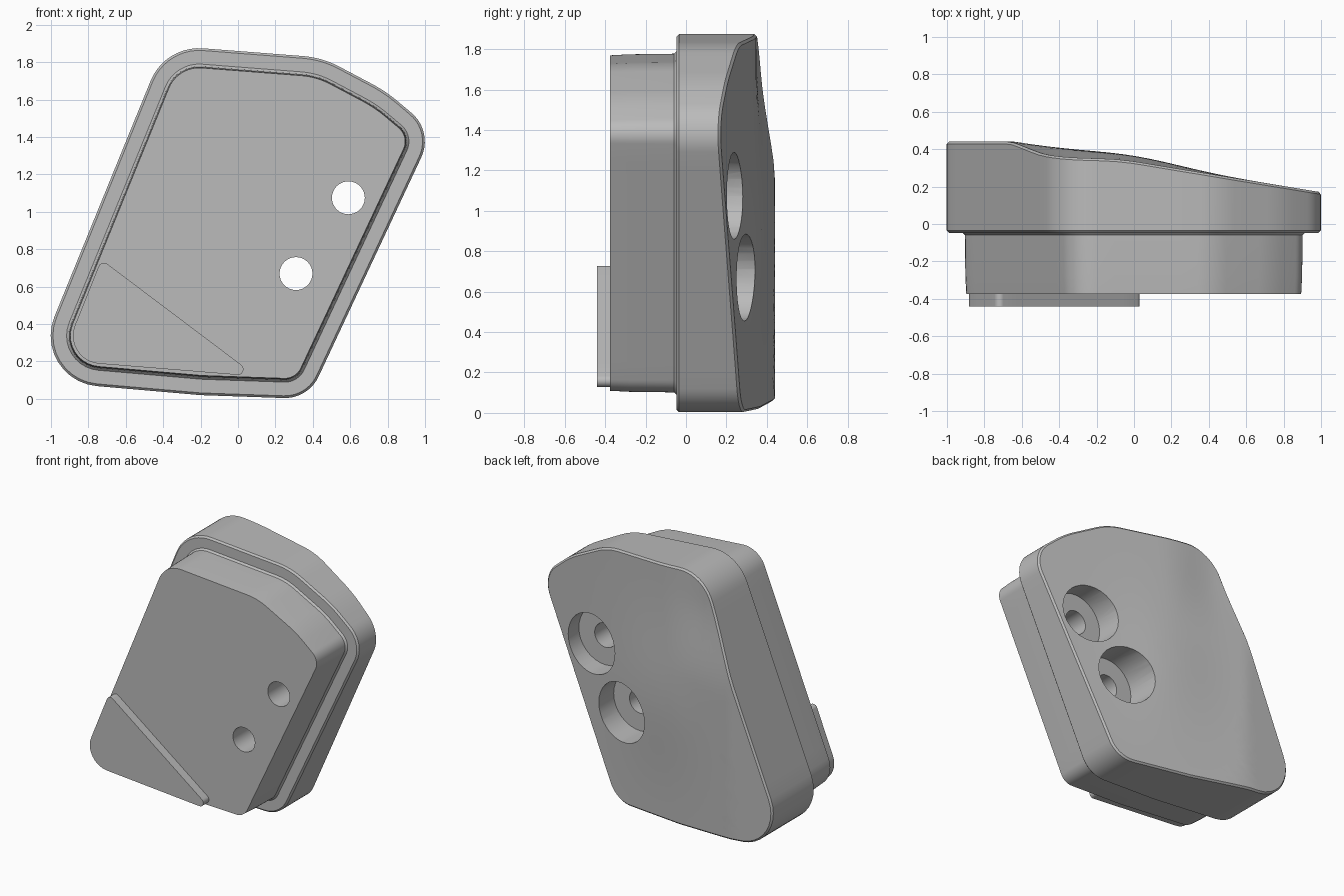
import bpy, bmesh, math
from mathutils import Vector, Matrix

cube = bpy.data.objects.get("Cube")
if cube:
    bpy.data.objects.remove(cube)

grey = bpy.data.materials.new("plain_grey")
grey.use_nodes = True
GREY = (0.5, 0.5, 0.5, 1)
grey.diffuse_color = GREY
grey.node_tree.nodes["Principled BSDF"].inputs["Base Color"].default_value = GREY


def rounded(corners, steps=10, max_len=0.1):
    """Polygon (x, z, radius) with true arc corners and subdivided straights."""
    pts = []
    for i, (x, z, r) in enumerate(corners):
        c = Vector((x, z))
        a = (Vector(corners[i - 1][:2]) - c).normalized()
        b = (Vector(corners[(i + 1) % len(corners)][:2]) - c).normalized()
        half = a.angle(b) / 2
        centre = c + (a + b).normalized() * r / math.sin(half)
        start = c + a * r / math.tan(half) - centre
        turn = math.pi - 2 * half
        for k in range(steps + 1):
            pts.append(centre + Matrix.Rotation(turn * k / steps, 2) @ start)
    out = []
    for i, p in enumerate(pts):
        q = pts[(i + 1) % len(pts)]
        n = max(1, math.ceil((q - p).length / max_len))
        out += [p.lerp(q, k / n) for k in range(n)]
    return out


def inset(pts, d):
    """Move a counter-clockwise loop inward by d."""
    out = []
    for i, p in enumerate(pts):
        t = (pts[(i + 1) % len(pts)] - pts[i - 1]).normalized()
        out.append(p + Vector((-t.y, t.x)) * d)
    return out


def ramp(v):
    v = min(1, max(0, v))
    return v * v * (3 - 2 * v)


def back_y(p):
    """Sculpted back face: sloping across, flat by the low edge, softly crowned."""
    x, z = p
    y = 0.17 + 0.164 * (1 - x)
    y += 0.03 * math.exp(-(x / 0.35) ** 2 - ((z - 0.9) / 0.5) ** 2)
    y -= 0.04 * ramp((z - 1.1) / 0.6) * ramp(-x / 0.45)
    return min(0.44, y)


def make_object(name, bm):
    bmesh.ops.recalc_face_normals(bm, faces=bm.faces)
    mesh = bpy.data.meshes.new(name)
    bm.to_mesh(mesh)
    bm.free()
    mesh.materials.append(grey)
    obj = bpy.data.objects.new(name, mesh)
    bpy.context.collection.objects.link(obj)
    return obj


def loft(name, rings):
    """Skin a list of closed loops, given as (points, y rule), and cap the ends."""
    bm = bmesh.new()
    loops = [[bm.verts.new((p.x, y(p), p.y)) for p in pts] for pts, y in rings]
    n = len(loops[0])
    for a, b in zip(loops, loops[1:]):
        for i in range(n):
            j = (i + 1) % n
            bm.faces.new((a[i], a[j], b[j], b[i]))
    bm.faces.new(loops[0])
    bm.faces.new(loops[-1])
    return make_object(name, bm)


def flat(y):
    return lambda p: y


def finish(obj):
    bpy.ops.object.select_all(action='DESELECT')
    obj.select_set(True)
    bpy.context.view_layer.objects.active = obj
    bpy.ops.object.shade_smooth_by_angle(angle=math.radians(30))


def drill(obj, x, z, radius, y0, y1):
    """Cut a round hole along y between y0 and y1."""
    bm = bmesh.new()
    place = Matrix.Translation((x, (y0 + y1) / 2, z)) @ Matrix.Rotation(math.pi / 2, 4, 'X')
    bmesh.ops.create_cone(bm, cap_ends=True, segments=32, radius1=radius,
                          radius2=radius, depth=y1 - y0, matrix=place)
    cutter = make_object("hole_cutter", bm)
    cutter.hide_render = True
    mod = obj.modifiers.new("hole", 'BOOLEAN')
    mod.operation = 'DIFFERENCE'
    mod.solver = 'EXACT'
    mod.object = cutter
    bpy.context.view_layer.objects.active = obj
    bpy.ops.object.modifier_apply(modifier=mod.name)
    bpy.data.objects.remove(cutter)


# Leaning outline shared by the plug and the flange
outline = rounded([
    (-1.12, 0.10, 0.27), (-0.2, 0.02, 0.5), (0.375, 0.0, 0.2),
    (1.045, 1.43, 0.2), (0.79, 1.645, 0.8), (0.45, 1.825, 0.5),
    (-0.39, 1.89, 0.28)])

# Body: drafted front plug, stepped flange, then sculpted back
rings = [(inset(outline, d), flat(y)) for d, y in (
    (0.105, -0.375), (0.1, -0.28), (0.097, -0.06), (0.085, -0.047),
    (0.012, -0.047), (0.0, -0.035))]
rings.append((outline, lambda p: back_y(p) - 0.012))
rim = inset(outline, 0.012)
middle = Vector((0, 0.93))
for k in range(16):
    rings.append(([p.lerp(middle, k / 16) for p in rim], back_y))
body = loft("body", rings)

# Two counterbored screw holes
for x, z in ((0.59, 1.075), (0.31, 0.67)):
    drill(body, x, z, 0.215, 0.08, 0.7)
    drill(body, x, z, 0.088, -0.6, 0.3)
finish(body)

# Raised triangular pad on the plug face
pad = rounded([(-0.948, 0.205, 0.15), (0.1, 0.12, 0.03), (-0.73, 0.745, 0.03)])
finish(loft("corner_pad", [(pad, flat(-0.44)), (pad, flat(-0.37))]))
